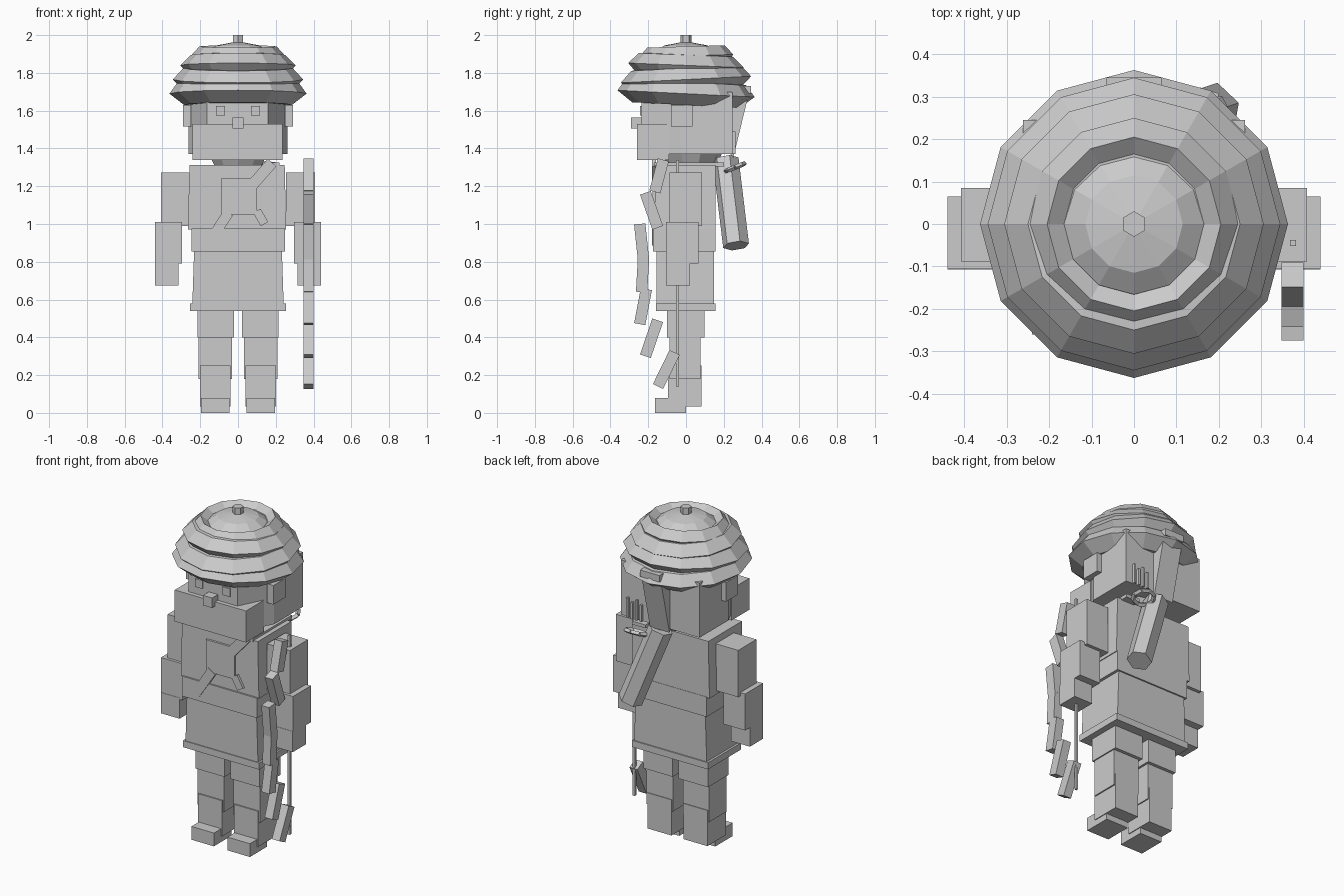
import bpy, bmesh, math
from mathutils import Vector, Matrix

if "Cube" in bpy.data.objects:
    bpy.data.objects.remove(bpy.data.objects["Cube"])

grey = bpy.data.materials.new("plain grey")
grey.diffuse_color = (0.6, 0.6, 0.6, 1)
grey.use_nodes = True
grey.node_tree.nodes["Principled BSDF"].inputs["Base Color"].default_value = grey.diffuse_color


def finish(name, bm):
    bmesh.ops.recalc_face_normals(bm, faces=bm.faces)
    me = bpy.data.meshes.new(name)
    bm.to_mesh(me)
    bm.free()
    me.materials.append(grey)
    ob = bpy.data.objects.new(name, me)
    bpy.context.collection.objects.link(ob)
    return ob


def box(name, x, y, z, taper=1.0):
    """Box from ranges; taper scales the top outline in x."""
    bm = bmesh.new()
    bmesh.ops.create_cube(bm, size=1)
    for v in bm.verts:
        k = taper if v.co.z > 0 else 1
        v.co = Vector(((x[0] + x[1]) / 2 + v.co.x * (x[1] - x[0]) * k,
                       (y[0] + y[1]) / 2 + v.co.y * (y[1] - y[0]),
                       (z[0] + z[1]) / 2 + v.co.z * (z[1] - z[0])))
    return finish(name, bm)


def prism(name, pts, axis, a, b):
    """Extrude an outline along x, y or z between a and b."""
    put = {"x": lambda p, t: (t, p[0], p[1]), "y": lambda p, t: (p[0], t, p[1]),
           "z": lambda p, t: (p[0], p[1], t)}[axis]
    bm = bmesh.new()
    lo = [bm.verts.new(put(p, a)) for p in pts]
    hi = [bm.verts.new(put(p, b)) for p in pts]
    bm.faces.new(lo)
    bm.faces.new(hi)
    for i in range(len(pts)):
        j = (i + 1) % len(pts)
        bm.faces.new((lo[i], lo[j], hi[j], hi[i]))
    return finish(name, bm)


def bar(name, p, q, w, axis, a, b):
    """Straight bar of width w drawn in the plane across an axis."""
    p, q = Vector(p), Vector(q)
    d = (q - p).normalized()
    n = Vector((-d.y, d.x)) * w / 2
    return prism(name, [p - n, q - n, q + n, p + n], axis, a, b)


def tube(name, p, q, r1, r2, sides):
    p, q = Vector(p), Vector(q)
    bm = bmesh.new()
    rot = (q - p).to_track_quat('Z', 'Y').to_matrix().to_4x4()
    bmesh.ops.create_cone(bm, cap_ends=True, segments=sides, radius1=r1, radius2=r2,
                          depth=(q - p).length, matrix=Matrix.Translation((p + q) / 2) @ rot)
    return finish(name, bm)


def lathe(name, profile, slope=0.0, sides=12):
    """Turned ring, sheared so its height changes along y."""
    bm = bmesh.new()
    rows = []
    for r, z in profile:
        row = []
        for i in range(sides):
            t = 2 * math.pi * i / sides
            y = r * math.sin(t)
            row.append(bm.verts.new((r * math.cos(t), y, z + slope * y)))
        rows.append(row)
    for a, b in zip(rows, rows[1:]):
        for i in range(sides):
            j = (i + 1) % sides
            bm.faces.new((a[i], a[j], b[j], b[i]))
    bm.faces.new(rows[0])
    bm.faces.new(rows[-1])
    return finish(name, bm)


# Wrapped turban: stacked tilted rolls, dome and knob
lathe("turban_roll_low", [(.24, 1.63), (.285, 1.63), (.363, 1.69), (.32, 1.75), (.26, 1.76)], -.05)
lathe("turban_roll_mid", [(.26, 1.72), (.30, 1.72), (.345, 1.765), (.29, 1.825), (.23, 1.83)], .05)
lathe("turban_roll_high", [(.22, 1.79), (.27, 1.80), (.306, 1.84), (.25, 1.895), (.2, 1.9)], -.04)
lathe("turban_roll_top", [(.18, 1.86), (.24, 1.875), (.25, 1.89), (.205, 1.94), (.165, 1.91)], .03)
lathe("turban_dome", [(.18, 1.87), (.165, 1.91), (.115, 1.945), (.01, 1.965)])
tube("turban_knob", (0, 0, 1.94), (0, 0, 2), .03, .03, 6)
box("turban_knot", (-.065, .065), (.30, .345), (1.69, 1.73))
prism("turban_tail", [(.23, 1.75), (.325, 1.72), (.335, 1.70), (.25, 1.35), (.235, 1.37)], "x", -.065, .065)

# Head with angled cheeks, ears, eyes, nose and beard
prism("head", [(-.165, -.235), (.16, -.235), (.262, -.03), (.262, .245), (-.262, .245), (-.262, -.03)],
      "z", 1.37, 1.7)
box("beard", (-.24, .235), (-.26, -.09), (1.34, 1.53))
box("nose", (-.03, .03), (-.29, -.23), (1.505, 1.565))
for s in (-1, 1):
    box("eye", (s * .092 - .024, s * .092 + .024), (-.243, -.23), (1.575, 1.625))
    box("ear", (s * .27 - .022, s * .27 + .022), (-.08, .035), (1.515, 1.63))
tube("neck", (0, .025, 1.3), (0, .025, 1.38), .125, .17, 10)

# Torso, belt and tunic skirt
box("torso", (-.265, .255), (-.165, .155), (.97, 1.312), .97)
box("belt", (-.247, .25), (-.175, .157), (.855, .975))
box("skirt", (-.242, .242), (-.155, .148), (.57, .86), .96)
box("skirt_hem", (-.255, .253), (-.16, .155), (.54, .58))

# Chest panel and straps
box("chest_panel", (-.09, .10), (-.178, -.16), (1.05, 1.24))
bar("strap_low", (-.155, .90), (-.05, 1.06), .055, "y", -.18, -.16)
bar("strap_side", (.10, 1.07), (.14, 1.0), .045, "y", -.18, -.16)
bar("strap_shoulder", (.07, 1.20), (.18, 1.325), .06, "y", -.18, -.16)
box("strap_over", (.13, .22), (-.17, .2), (1.305, 1.325))

# Arms and legs, mirrored
for s in (-1, 1):
    def sx(a, b):
        return tuple(sorted((s * a, s * b)))
    box("upper_arm", sx(.255, .408), (-.088, .085), (.99, 1.272))
    box("forearm", sx(.297, .44), (-.105, .065), (.79, 1.01))
    box("hand", sx(.315, .44), (-.107, .02), (.675, .80))
    box("thigh", sx(.02, .215), (-.1, .098), (.40, .56))
    box("knee", sx(.033, .208), (-.088, .078), (.18, .41))
    box("shin", sx(.04, .2), (-.096, .082), (.035, .25))
    box("foot", sx(.045, .195), (-.165, .0), (0, .08))

# Bow: separate limb pieces and a string
limbs = [((-.12, 1.34), (-.165, 1.17)), ((-.215, 1.165), (-.15, .98)),
         ((-.245, 1.0), (-.225, .81)), ((-.225, .82), (-.235, .64)),
         ((-.21, .655), (-.245, .47)), ((-.15, .49), (-.215, .30)),
         ((-.06, .32), (-.148, .14))]
for p, q in limbs:
    bar("bow_limb", p, q, .06, "x", .348, .40)
box("bow_string", (.368, .382), (-.052, -.038), (.14, 1.34))

# Quiver on the back, carrying ring and arrows
tube("quiver", (.02, .21, 1.34), (.185, .265, .885), .07, .07, 6)
arc = [Vector((.15 + .065 * math.cos(t), .26 + .05 * math.sin(t), 1.30 + .02 * math.sin(t)))
       for t in [i * math.pi / 4 for i in range(8)]]
for i in range(8):
    tube("quiver_ring", arc[i], arc[(i + 1) % 8], .013, .013, 4)
for i in range(4):
    x = .12 + i * .03
    box("arrow", (x - .006, x + .006), (.24, .262), (1.37, 1.47 + .02 * (i % 2)))
